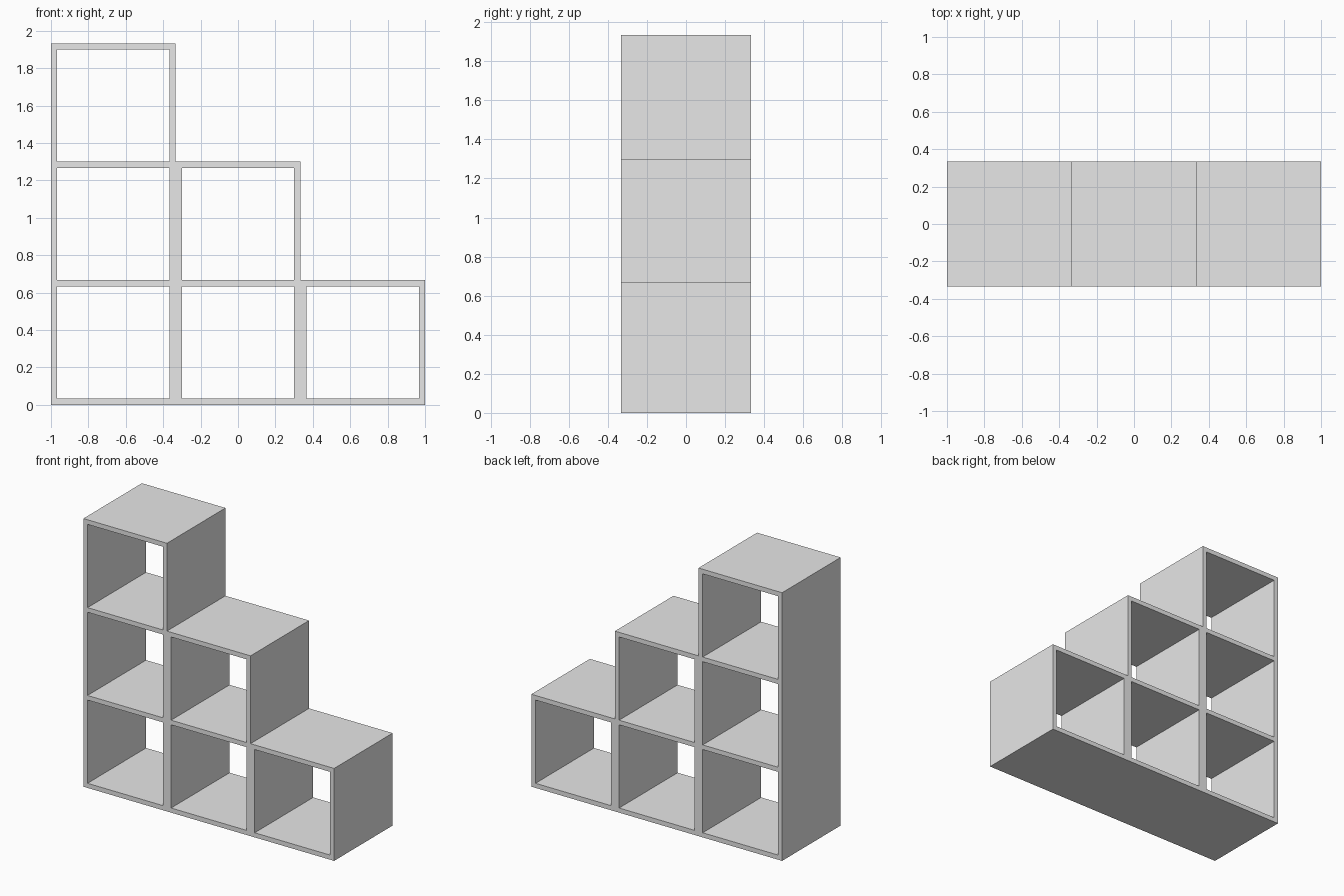
import bpy, bmesh, math

if "Cube" in bpy.data.objects:
    bpy.data.objects.remove(bpy.data.objects["Cube"])

T = 1 / 30            # board thickness
W = 2 / 3             # width of one column
PITCH = W - T         # vertical spacing of the shelves
DEPTH = 2 / 3
COLUMN_CELLS = (3, 2, 1)   # open cubes per column, left to right

# Grid lines: each column has its own two side boards, shelves are shared
xs = sorted({round(v, 5) for i in range(3)
             for v in (-1 + i * W, -1 + i * W + T, -1 + (i + 1) * W - T, -1 + (i + 1) * W)})
zs = [v for k in range(4) for v in (k * PITCH, k * PITCH + T)]


def is_board(x, z):
    """True where the front outline is solid wood."""
    col = min(2, int((x + 1) / W))
    if z > COLUMN_CELLS[col] * PITCH + T:
        return False
    local = x + 1 - col * W
    return local < T or local > W - T or z % PITCH < T


# Front outline of the stepped frame
bm = bmesh.new()
verts = {}


def vert(i, j):
    if (i, j) not in verts:
        verts[i, j] = bm.verts.new((xs[i], -DEPTH / 2, zs[j]))
    return verts[i, j]


for i in range(len(xs) - 1):
    for j in range(len(zs) - 1):
        if is_board((xs[i] + xs[i + 1]) / 2, (zs[j] + zs[j + 1]) / 2):
            bm.faces.new((vert(i, j), vert(i + 1, j), vert(i + 1, j + 1), vert(i, j + 1)))

# Extrude the outline through the full depth
result = bmesh.ops.extrude_face_region(bm, geom=bm.faces[:], use_keep_orig=True)
back = [g for g in result["geom"] if isinstance(g, bmesh.types.BMVert)]
bmesh.ops.translate(bm, verts=back, vec=(0, DEPTH, 0))
bmesh.ops.recalc_face_normals(bm, faces=bm.faces[:])

mesh = bpy.data.meshes.new("stepped_shelf_frame")
bm.to_mesh(mesh)
bm.free()
shelf = bpy.data.objects.new("stepped_shelf_frame", mesh)
bpy.context.collection.objects.link(shelf)

# Plain grey finish
grey = bpy.data.materials.new("light_grey")
grey.diffuse_color = (0.8, 0.8, 0.8, 1)
grey.use_nodes = True
grey.node_tree.nodes["Principled BSDF"].inputs["Base Color"].default_value = grey.diffuse_color
mesh.materials.append(grey)
